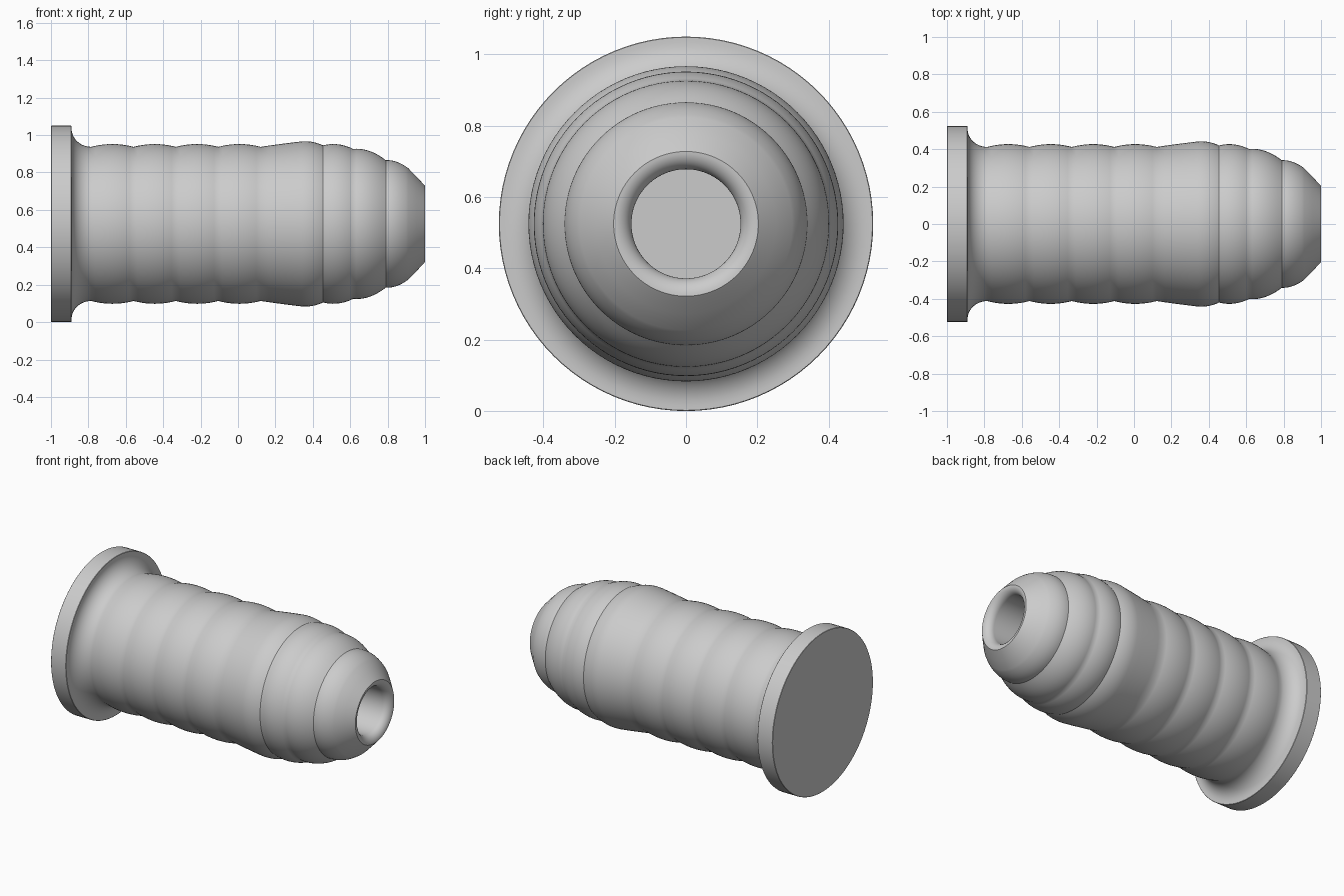
import bpy
import bmesh
import math
from mathutils import Vector, Matrix

SEGMENTS = 96
AXIS_HEIGHT = 0.525

cube = bpy.data.objects.get("Cube")
if cube:
    bpy.data.objects.remove(cube, do_unlink=True)

GREY = (0.6, 0.6, 0.6, 1.0)
material = bpy.data.materials.new("light grey")
material.use_nodes = True
material.diffuse_color = GREY
material.node_tree.nodes["Principled BSDF"].inputs["Base Color"].default_value = GREY


def bulge(start, end, height, steps=10):
    """Shallow outward curve between two profile points, without the end."""
    (x0, r0), (x1, r1) = start, end
    return [(x0 + (x1 - x0) * t, r0 + (r1 - r0) * t + height * 4 * t * (1 - t))
            for t in (i / steps for i in range(steps))]


def quarter(cx, cr, rx, rr, start, end, steps=10):
    """Elliptical arc in the profile plane, angles in degrees."""
    angles = [math.radians(start + (end - start) * i / steps) for i in range(steps + 1)]
    return [(cx + rx * math.cos(a), cr + rr * math.sin(a)) for a in angles]


def revolve(name, profile):
    """Turn an (x, radius) profile around the long axis."""
    bm = bmesh.new()
    verts = [bm.verts.new((x, 0, r)) for x, r in profile]
    edges = [bm.edges.new(pair) for pair in zip(verts, verts[1:])]
    bmesh.ops.spin(bm, geom=verts + edges, cent=(0, 0, 0), axis=(1, 0, 0),
                   angle=math.tau, steps=SEGMENTS)
    bmesh.ops.remove_doubles(bm, verts=bm.verts, dist=0.0005)
    bmesh.ops.recalc_face_normals(bm, faces=bm.faces)
    bmesh.ops.transform(bm, matrix=Matrix.Translation(Vector((0, 0, AXIS_HEIGHT))),
                        verts=bm.verts)
    mesh = bpy.data.meshes.new(name)
    bm.to_mesh(mesh)
    bm.free()
    mesh.materials.append(material)
    obj = bpy.data.objects.new(name, mesh)
    bpy.context.collection.objects.link(obj)
    bpy.ops.object.select_all(action="DESELECT")
    obj.select_set(True)
    bpy.context.view_layer.objects.active = obj
    bpy.ops.object.shade_smooth_by_angle(angle=math.radians(35))
    return obj


# Base flange with a hollow fillet running into the body
profile = [(-1, 0), (-1, 0.523), (-0.998, 0.525), (-0.892, 0.525), (-0.89, 0.523)]
profile += quarter(-0.785, 0.51, 0.105, 0.098, 180, 270)[:-1]

# Four equal ribs along the straight body
nodes = [(-0.785 + 0.2265 * i, 0.412) for i in range(5)]
for a, b in zip(nodes, nodes[1:]):
    profile += bulge(a, b, 0.015)

# Flared collar, then stepped ribs narrowing to the nose
profile += bulge(nodes[-1], (0.34, 0.441), 0.001, 5)
profile += bulge((0.34, 0.441), (0.455, 0.42), 0.008)
profile += bulge((0.455, 0.42), (0.615, 0.401), 0.015)
profile += bulge((0.615, 0.401), (0.79, 0.341), 0.019)
profile += bulge((0.79, 0.341), (0.91, 0.298), 0.012)
profile += [(0.91, 0.298), (0.955, 0.252), (0.995, 0.209)]

# Rounded mouth and long straight bore with a flat floor
profile += quarter(0.95, 0.203, 0.05, 0.05, 0, -90)
profile += [(-0.89, 0.153), (-0.89, 0)]

revolve("ribbed_sleeve", profile)
